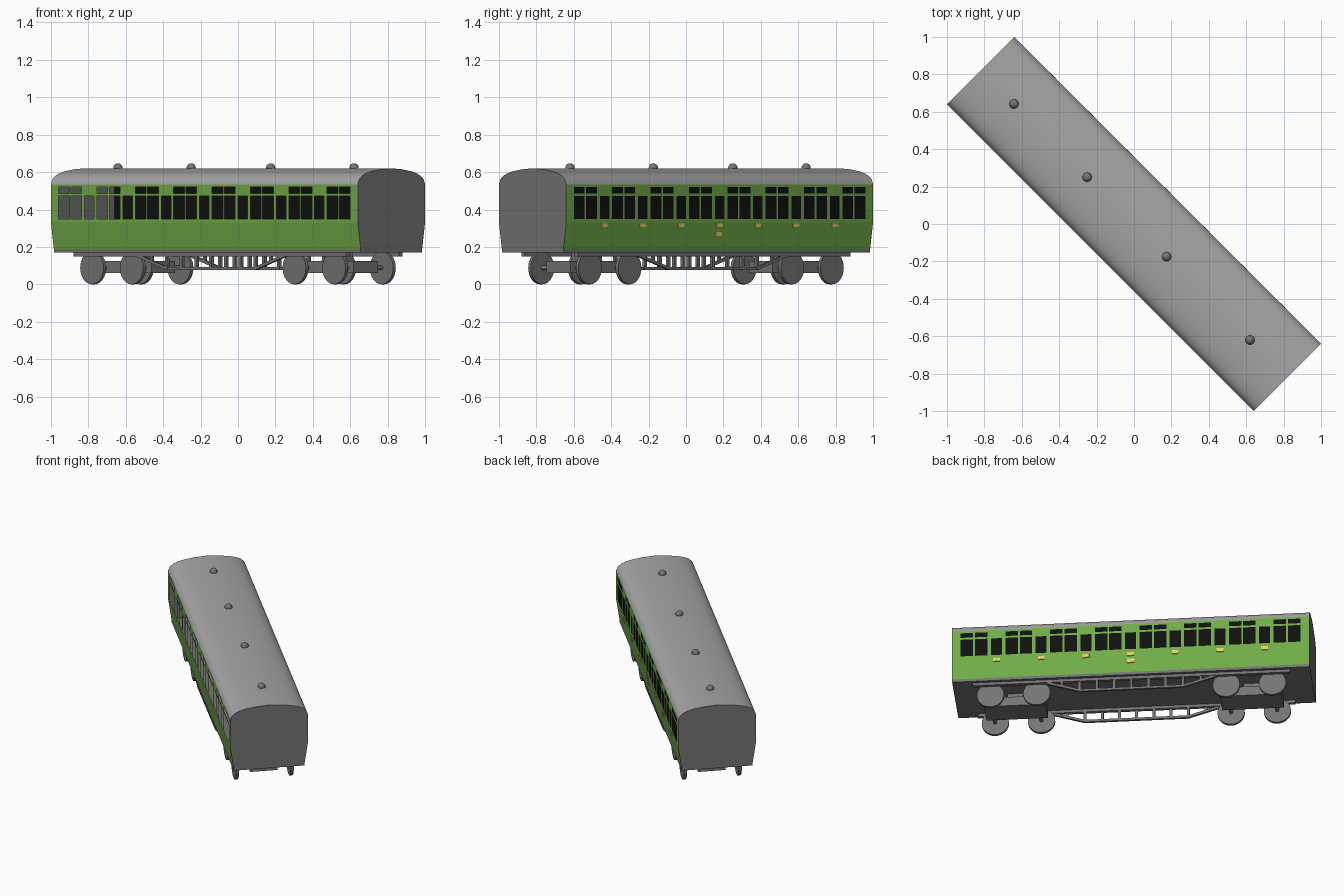
import bpy, bmesh, math
from mathutils import Matrix, Vector

cube = bpy.data.objects.get("Cube")
if cube:
    bpy.data.objects.remove(cube, do_unlink=True)

TURN = math.radians(-45)        # the coach stands diagonally
HALF_L, HALF_W, SILL_W = 1.16, 0.254, 0.233
FLOOR, SILL, WAIST, EAVES = 0.17, 0.19, 0.33, 0.535
PITCH = 0.29                    # spacing of the doors


def material(name, hex_code):
    rgb = [int(hex_code[i:i + 2], 16) / 255 for i in (0, 2, 4)]
    lin = [c / 12.92 if c < 0.04 else ((c + 0.055) / 1.055) ** 2.4 for c in rgb]
    m = bpy.data.materials.new(name)
    m.use_nodes = True
    m.diffuse_color = (*lin, 1)
    m.node_tree.nodes["Principled BSDF"].inputs["Base Color"].default_value = (*lin, 1)
    return m


GREEN = material("green paint", "70AD47")
ROOF = material("roof grey", "A5A5A5")
DARK = material("dark grey", "757575")
BLACK = material("black glass", "101010")
YELLOW = material("pale yellow", "E0D062")


def finish(name, bm, mats, smooth=False):
    mesh = bpy.data.meshes.new(name)
    bm.to_mesh(mesh)
    bm.free()
    for m in mats:
        mesh.materials.append(m)
    ob = bpy.data.objects.new(name, mesh)
    ob.rotation_euler.z = TURN
    bpy.context.collection.objects.link(ob)
    if smooth:
        bpy.ops.object.select_all(action='DESELECT')
        ob.select_set(True)
        bpy.context.view_layer.objects.active = ob
        bpy.ops.object.shade_smooth_by_angle(angle=math.radians(40))
    return ob


def add_box(bm, x0, x1, y0, y1, z0, z1):
    mid = Vector((x0 + x1, y0 + y1, z0 + z1)) / 2
    size = Matrix.Diagonal((x1 - x0, y1 - y0, z1 - z0, 1))
    bmesh.ops.create_cube(bm, size=1, matrix=Matrix.Translation(mid) @ size)


def add_bar(bm, a, b, thick):
    a, b = Vector(a), Vector(b)
    d = b - a
    turn = d.to_track_quat('X', 'Z').to_matrix().to_4x4()
    size = Matrix.Diagonal((d.length + thick / 2, thick, thick, 1))
    bmesh.ops.create_cube(bm, size=1, matrix=Matrix.Translation((a + b) / 2) @ turn @ size)


def add_disc(bm, x, y, z, r, depth, sides=32):
    m = Matrix.Translation((x, y, z)) @ Matrix.Rotation(math.pi / 2, 4, 'X')
    bmesh.ops.create_cone(bm, cap_ends=True, segments=sides, radius1=r, radius2=r,
                          depth=depth, matrix=m)


# Window layout: pairs with top lights, one door window between pairs
doors = [PITCH * i for i in range(-3, 4)]
main_windows = [(d - 0.036, d + 0.036) for d in doors]
top_lights = []
for i in range(8):
    c = PITCH * (i - 3.5)
    top_lights += [(c - 0.087, c - 0.006), (c + 0.006, c + 0.087)]
main_windows += top_lights
x_cuts = sorted({-HALF_L, HALF_L, *(x for w in main_windows for x in w)})
z_cuts = [SILL, WAIST, 0.348, 0.472, 0.486, 0.52, EAVES]


def wall_y(z):
    return SILL_W + (HALF_W - SILL_W) * min(1, (z - SILL) / (WAIST - SILL))


# Side walls: open windows on the left side, dark panes on the other
def side_wall(name, s, glazed):
    bm = bmesh.new()
    for x0, x1 in zip(x_cuts, x_cuts[1:]):
        for row, (z0, z1) in enumerate(zip(z_cuts, z_cuts[1:])):
            spans = {2: main_windows, 4: top_lights}.get(row, [])
            pane = (x0, x1) in spans
            if pane and not glazed:
                continue
            pts = [(x0, z0), (x1, z0), (x1, z1), (x0, z1)]
            if s > 0:
                pts.reverse()
            f = bm.faces.new([bm.verts.new((x, s * wall_y(z), z)) for x, z in pts])
            f.material_index = int(pane)
    bmesh.ops.remove_doubles(bm, verts=bm.verts, dist=1e-5)
    finish(name, bm, [GREEN, BLACK])


side_wall("open_side_wall", -1, False)
side_wall("glazed_side_wall", 1, True)

# Dark lining inside the glazed wall
bm = bmesh.new()
add_box(bm, -HALF_L + 0.006, HALF_L - 0.006, 0.222, 0.228, SILL, EAVES)
finish("inner_lining", bm, [BLACK])

# Roof arch
half = [(HALF_W, EAVES), (0.245, 0.56), (0.224, 0.579), (0.19, 0.594),
        (0.15, 0.604), (0.08, 0.615)]
arch = half + [(0, 0.62)] + [(-y, z) for y, z in reversed(half)]
bm = bmesh.new()
rows = [[bm.verts.new((x, y, z)) for y, z in arch] for x in (-HALF_L, HALF_L)]
for i in range(len(arch) - 1):
    bm.faces.new([rows[0][i], rows[1][i], rows[1][i + 1], rows[0][i + 1]])
finish("roof", bm, [ROOF], smooth=True)

# Flat ends closing the body
outline = [(SILL_W, FLOOR), (SILL_W, SILL), (HALF_W, WAIST)] + arch
outline += [(-HALF_W, WAIST), (-SILL_W, SILL), (-SILL_W, FLOOR)]
for name, s in (("front_end", 1), ("rear_end", -1)):
    bm = bmesh.new()
    f = bm.faces.new([bm.verts.new((s * HALF_L, y, z)) for y, z in outline])
    if s * f.normal.x < 0 or (f.normal_update() or s * f.normal.x < 0):
        f.normal_flip()
    finish(name, bm, [DARK])

# Floor with sole bars
bm = bmesh.new()
add_box(bm, -HALF_L, HALF_L, -SILL_W, SILL_W, FLOOR, SILL)
finish("floor", bm, [DARK])

# Roof vents
bm = bmesh.new()
for x in (-0.908, -0.354, 0.247, 0.877):
    bmesh.ops.create_uvsphere(bm, u_segments=16, v_segments=10, radius=0.025,
                              matrix=Matrix.Translation((x, 0, 0.622)))
finish("roof_vents", bm, [DARK], smooth=True)

# Door plates on the glazed side
bm = bmesh.new()
for x in doors:
    add_box(bm, x - 0.022, x + 0.022, 0.249, 0.256, 0.3, 0.325)
add_box(bm, -0.024, 0.024, 0.242, 0.249, 0.252, 0.28)
finish("door_plates", bm, [YELLOW])

# Truss frames under the floor
for name, s in (("glazed_side_truss", 1), ("open_side_truss", -1)):
    y = s * 0.2
    bm = bmesh.new()
    add_box(bm, -1.03, 1.03, y - 0.012, y + 0.012, 0.15, FLOOR)
    add_bar(bm, (-0.335, y, 0.085), (0.335, y, 0.085), 0.016)
    for e in (-1, 1):
        add_bar(bm, (e * 0.335, y, 0.085), (e * 0.56, y, 0.155), 0.016)
        add_bar(bm, (e * 0.45, y, 0.12), (e * 0.45, y, 0.16), 0.016)
    for i in range(7):
        x = -0.335 + 0.67 * i / 6
        add_bar(bm, (x, y, 0.085), (x, y, 0.16), 0.018)
    finish(name, bm, [DARK])

# Bogies: frame, pivot, axles and wheels
for name, cx in (("front", 0.765), ("rear", -0.765)):
    bm = bmesh.new()
    add_box(bm, cx - 0.2, cx + 0.2, -0.09, 0.09, 0.06, 0.125)
    add_box(bm, cx - 0.05, cx + 0.05, -0.05, 0.05, 0.125, FLOOR)
    finish(name + "_bogie_frame", bm, [DARK])
    bm = bmesh.new()
    for x in (cx - 0.15, cx + 0.15):
        add_disc(bm, x, 0, 0.088, 0.012, 0.36, 12)
        for y in (-0.18, 0.18):
            add_disc(bm, x, y, 0.088, 0.088, 0.02)
    finish(name + "_wheels", bm, [DARK], smooth=True)
